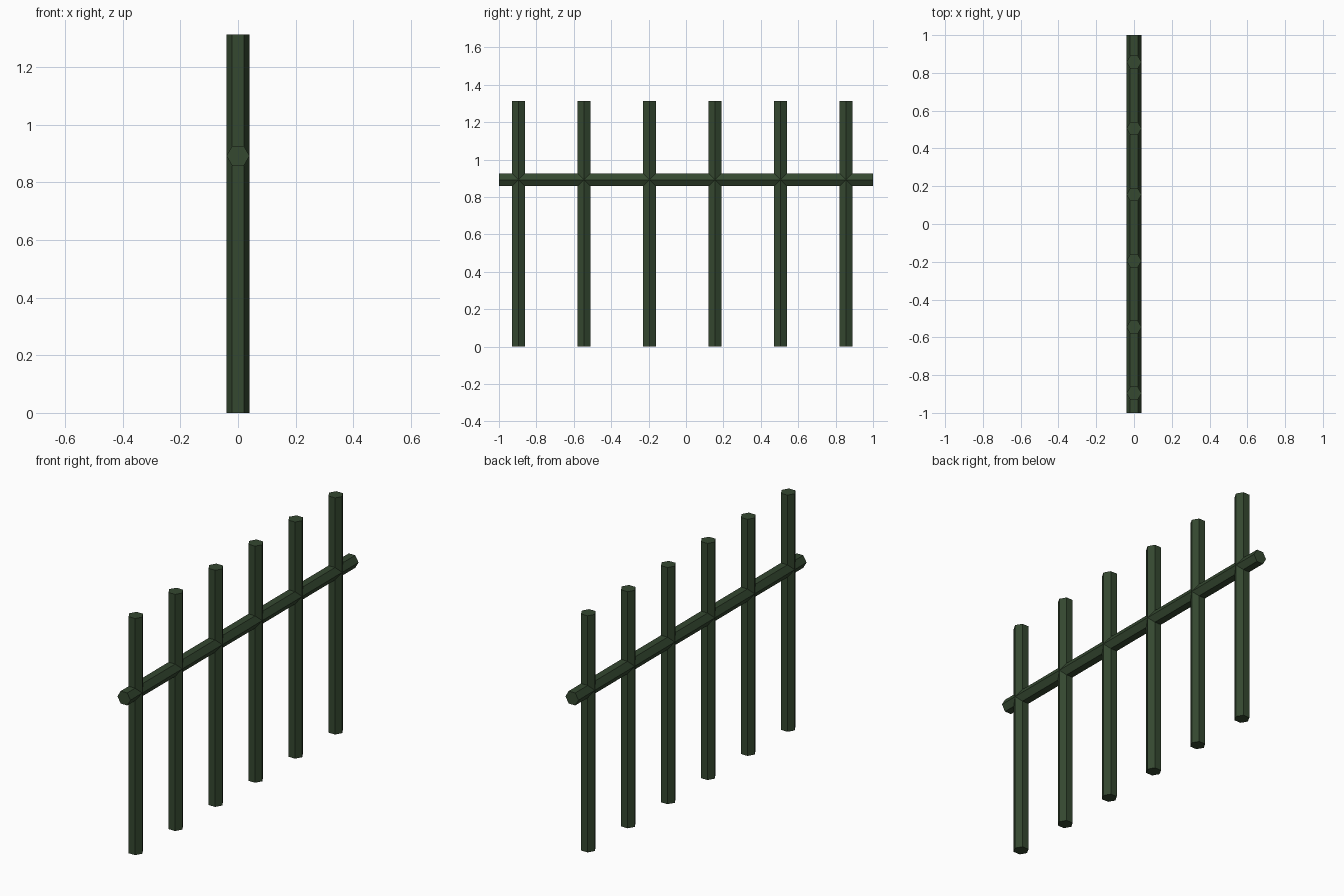
import bpy, math

if "Cube" in bpy.data.objects:
    bpy.data.objects.remove(bpy.data.objects["Cube"])

mat = bpy.data.materials.new("dark_green_paint")
mat.diffuse_color = (0.035, 0.065, 0.03, 1)
mat.use_nodes = True
mat.node_tree.nodes["Principled BSDF"].inputs["Base Color"].default_value = mat.diffuse_color

RADIUS = 0.04
HEIGHT = 1.313


def hex_bar(name, length, location, along_y=False):
    """Hexagonal bar with its corners pointing along +x and -x."""
    bpy.ops.mesh.primitive_cylinder_add(vertices=6, radius=RADIUS, depth=length)
    bar = bpy.context.object
    bar.name = name
    # Primitive corners start on y: turn them onto x, then lay down if needed
    bar.rotation_euler = (0, 0, math.pi / 2)
    bpy.ops.object.transform_apply(location=False, rotation=True, scale=False)
    if along_y:
        bar.rotation_euler = (math.pi / 2, 0, 0)
        bpy.ops.object.transform_apply(location=False, rotation=True, scale=False)
    bar.location = location
    bar.data.materials.append(mat)
    return bar


# Horizontal rail
hex_bar("rail", 2.0, (0, 0, 0.892), along_y=True)

# Six upright posts, evenly spaced and slightly off centre
for i in range(6):
    hex_bar(f"post_{i + 1}", HEIGHT, (0, -0.896 + 0.3505 * i, HEIGHT / 2))
